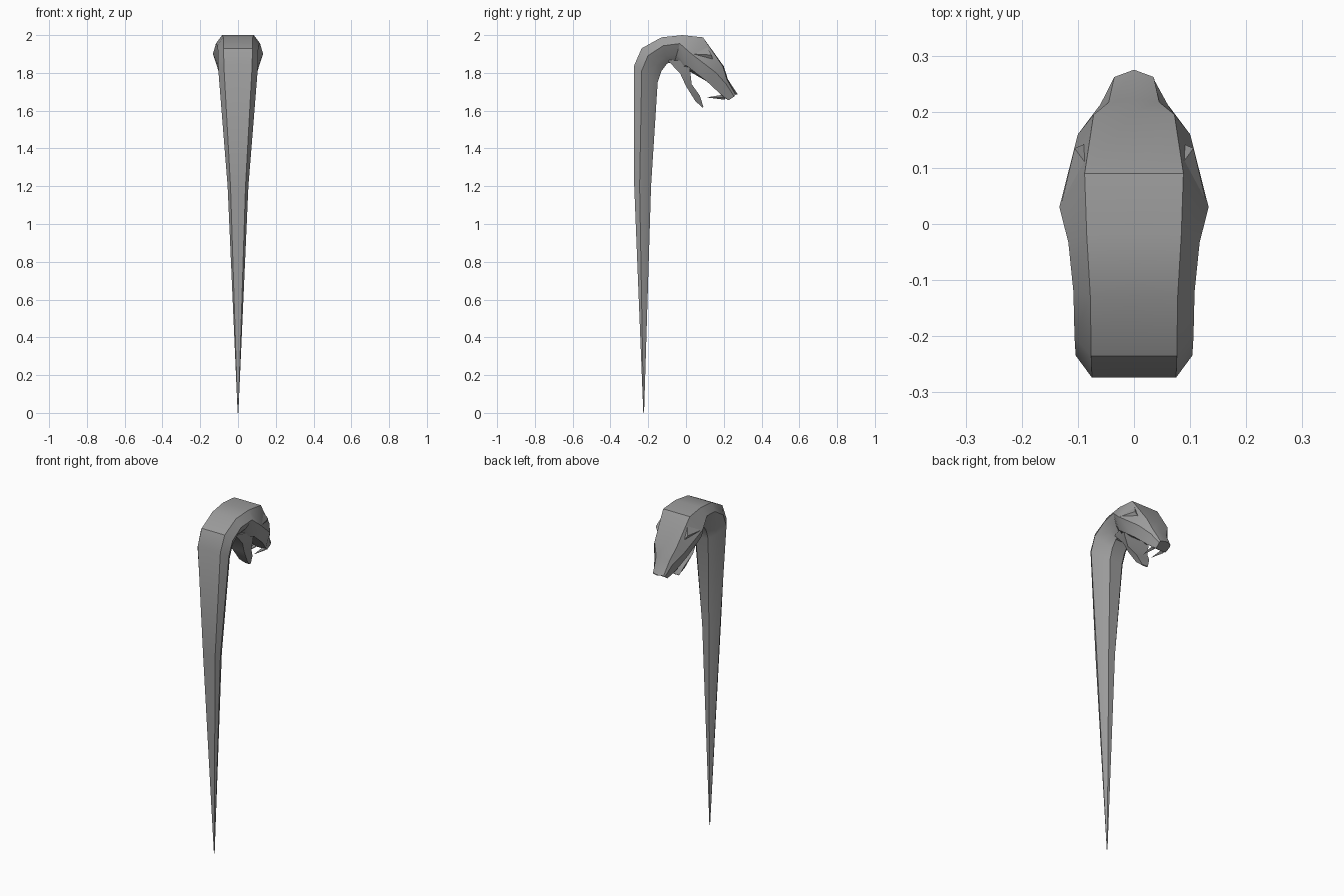
import bpy, bmesh, math
from mathutils import Vector

cube = bpy.data.objects.get("Cube")
if cube:
    bpy.data.objects.remove(cube)

grey = bpy.data.materials.new("weathered grey")
grey.use_nodes = True
colour = (0.33, 0.33, 0.33, 1)
grey.diffuse_color = colour
grey.node_tree.nodes["Principled BSDF"].inputs["Base Color"].default_value = colour


def finish(name, bm, angle=30):
    bmesh.ops.recalc_face_normals(bm, faces=bm.faces)
    mesh = bpy.data.meshes.new(name)
    bm.to_mesh(mesh)
    bm.free()
    mesh.materials.append(grey)
    ob = bpy.data.objects.new(name, mesh)
    bpy.context.collection.objects.link(ob)
    bpy.ops.object.select_all(action='DESELECT')
    ob.select_set(True)
    bpy.context.view_layer.objects.active = ob
    bpy.ops.object.shade_smooth_by_angle(angle=math.radians(angle))
    return ob


def loft(name, rings):
    """Skin a row of closed rings and cap both ends."""
    bm = bmesh.new()
    rows = [[bm.verts.new(p) for p in ring] for ring in rings]
    n = len(rows[0])
    for a, b in zip(rows, rows[1:]):
        for i in range(n):
            j = (i + 1) % n
            bm.faces.new((a[i], a[j], b[j], b[i]))
    bm.faces.new(rows[0])
    bm.faces.new(rows[-1])
    return finish(name, bm)


def mirrored(half, bulge=0):
    """Half profile, outer to inner, closed across x with an outer centre point."""
    x, y, z = half[0]
    centre = (0, y + bulge, z)
    return [centre] + half + [(-x, y, z) for x, y, z in reversed(half)]


def neck_ring(outer, inner, w, flat=0.72):
    o, i = Vector((0, *outer)), Vector((0, *inner))
    shape = [(flat, 0), (1, 0.32), (0.72, 0.72), (0.4, 1)]
    return mirrored([(w * s, *o.lerp(i, t).yz) for s, t in shape])


# Tapering shaft, curled neck and upper head as one skin
neck = [
    ((-0.226, 0.0), (-0.222, 0.0), 0.002),
    ((-0.274, 1.2), (-0.185, 1.2), 0.055),
    ((-0.274, 1.84), (-0.15, 1.75), 0.104),
    ((-0.235, 1.93), (-0.13, 1.81), 0.106),
    ((-0.13, 1.988), (-0.1, 1.85), 0.108),
    ((-0.02, 2.0), (-0.06, 1.86), 0.117),
]
head = [
    ([(0.088, 0.09, 1.988), (0.133, 0.03, 1.90),
      (0.105, 0.0, 1.84), (0.05, -0.02, 1.83)], 0),
    ([(0.072, 0.195, 1.835), (0.10, 0.16, 1.80),
      (0.085, 0.11, 1.755), (0.03, 0.09, 1.79)], 0.005),
    ([(0.045, 0.217, 1.765), (0.06, 0.213, 1.74),
      (0.058, 0.18, 1.69), (0.025, 0.165, 1.705)], 0.005),
    ([(0.035, 0.262, 1.685), (0.037, 0.255, 1.675),
      (0.034, 0.225, 1.655), (0.015, 0.2, 1.67)], 0.013),
]
loft("shaft_and_head", [neck_ring(*r) for r in neck]
     + [mirrored(h, b) for h, b in head])

# Open lower jaw: back edge, front edge, half width
jaw = [
    ((-0.1, 1.87), (0.02, 1.86), 0.09),
    ((-0.03, 1.795), (0.022, 1.81), 0.085),
    ((0.0, 1.73), (0.03, 1.74), 0.068),
    ((0.05, 1.65), (0.073, 1.68), 0.045),
    ((0.088, 1.616), (0.092, 1.62), 0.02),
]
loft("lower_jaw", [mirrored([(w * 0.6, *b), (w, *f)]) for b, f, w in jaw])

for side, s in (("left", 1), ("right", -1)):
    # Brow ridge overhanging the eye socket
    bm = bmesh.new()
    corners = [(0.131, 0.03, 1.90), (0.106, 0.135, 1.895),
               (0.08, 0.1, 1.96), (0.07, 0.15, 1.84)]
    bmesh.ops.convex_hull(bm, input=[bm.verts.new((s * x, y, z)) for x, y, z in corners])
    finish(side + "_brow", bm)

    # Backswept fang
    bm = bmesh.new()
    root, tip = Vector((s * 0.032, 0.205, 1.672)), Vector((s * 0.028, 0.108, 1.67))
    turn = (tip - root).to_track_quat('Z', 'Y').to_matrix().to_4x4()
    bmesh.ops.create_cone(bm, cap_ends=True, segments=4, radius1=0.014, radius2=0,
                          depth=(tip - root).length)
    bm.transform(turn)
    bmesh.ops.translate(bm, verts=bm.verts, vec=(root + tip) / 2)
    finish(side + "_fang", bm)
